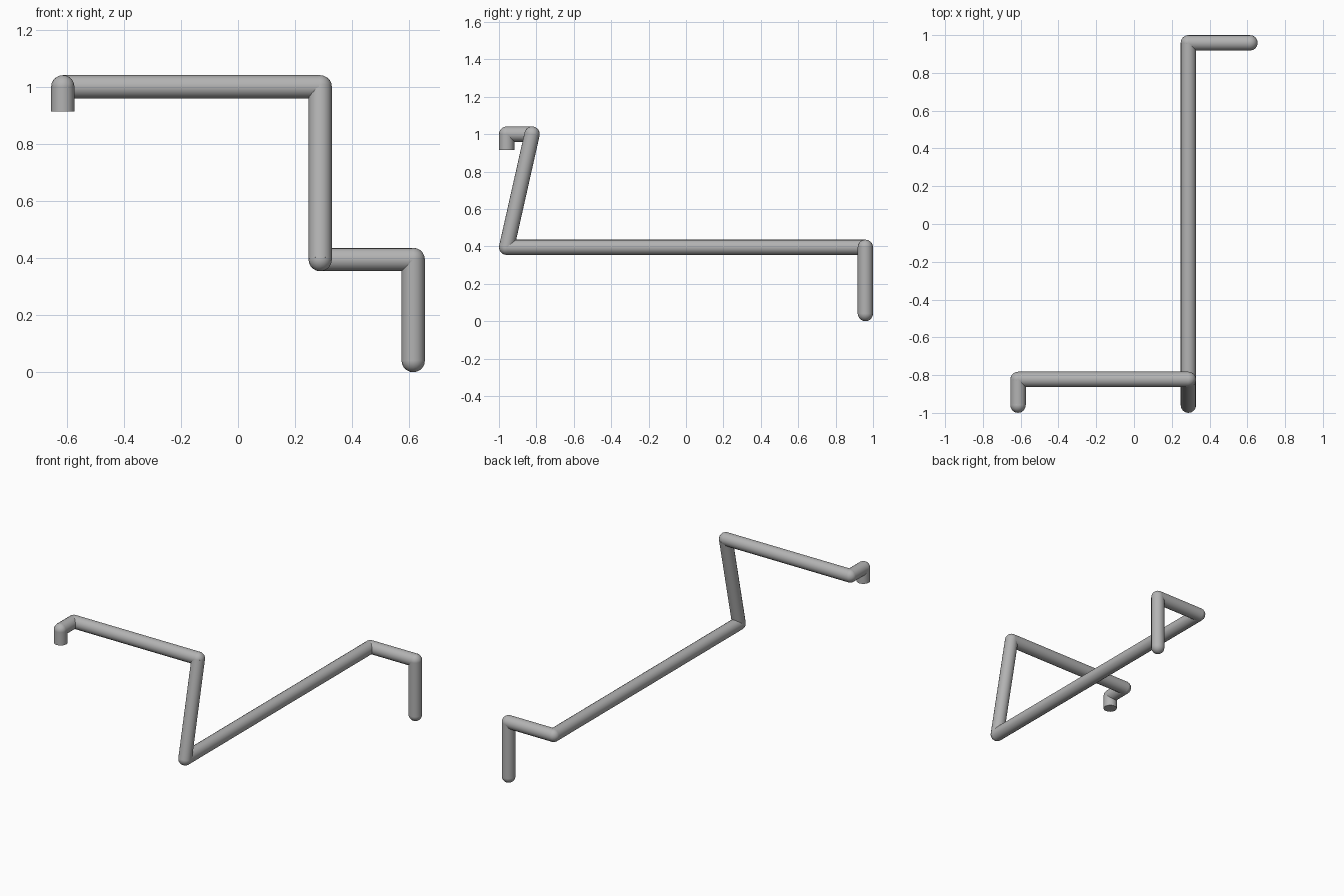
import bpy
from mathutils import Vector

cube = bpy.data.objects.get("Cube")
if cube:
    bpy.data.objects.remove(cube, do_unlink=True)

RADIUS = 0.041
SIDES = 16

grey = bpy.data.materials.new("pipe_grey")
grey.use_nodes = True
colour = (0.45, 0.45, 0.45, 1)
grey.diffuse_color = colour
grey.node_tree.nodes["Principled BSDF"].inputs["Base Color"].default_value = colour


def finish(name):
    ob = bpy.context.object
    ob.name = name
    ob.data.materials.append(grey)
    bpy.ops.object.shade_smooth_by_angle()
    return ob


def pipe(name, a, b):
    """Straight round pipe between two points."""
    a, b = Vector(a), Vector(b)
    bpy.ops.mesh.primitive_cylinder_add(vertices=SIDES, radius=RADIUS,
                                        depth=(b - a).length, location=(a + b) / 2)
    ob = finish(name)
    ob.rotation_euler = (b - a).to_track_quat("Z", "Y").to_euler()


def elbow(name, p):
    """Ball that rounds a joint or an end."""
    bpy.ops.mesh.primitive_uv_sphere_add(segments=SIDES, ring_count=10,
                                         radius=RADIUS, location=p)
    finish(name)


# Centre line, from the open upper outlet to the rounded lower end
route = [
    ("outlet", (-0.614, -0.959, 0.914)),
    ("outlet_neck", (-0.614, -0.959, 1.0)),
    ("upper_run", (-0.614, -0.823, 1.0)),
    ("sloping_drop", (0.288, -0.823, 1.0)),
    ("long_run", (0.288, -0.959, 0.395)),
    ("rear_run", (0.288, 0.959, 0.395)),
    ("rear_drop", (0.614, 0.959, 0.395)),
    ("lower_end", (0.614, 0.959, RADIUS)),
]

# Pipes
for (name, a), (_, b) in zip(route, route[1:]):
    pipe(name + "_pipe", a, b)

# Rounded joints and lower end; the outlet stays flat
for name, p in route[1:]:
    elbow(name + "_elbow", p)
